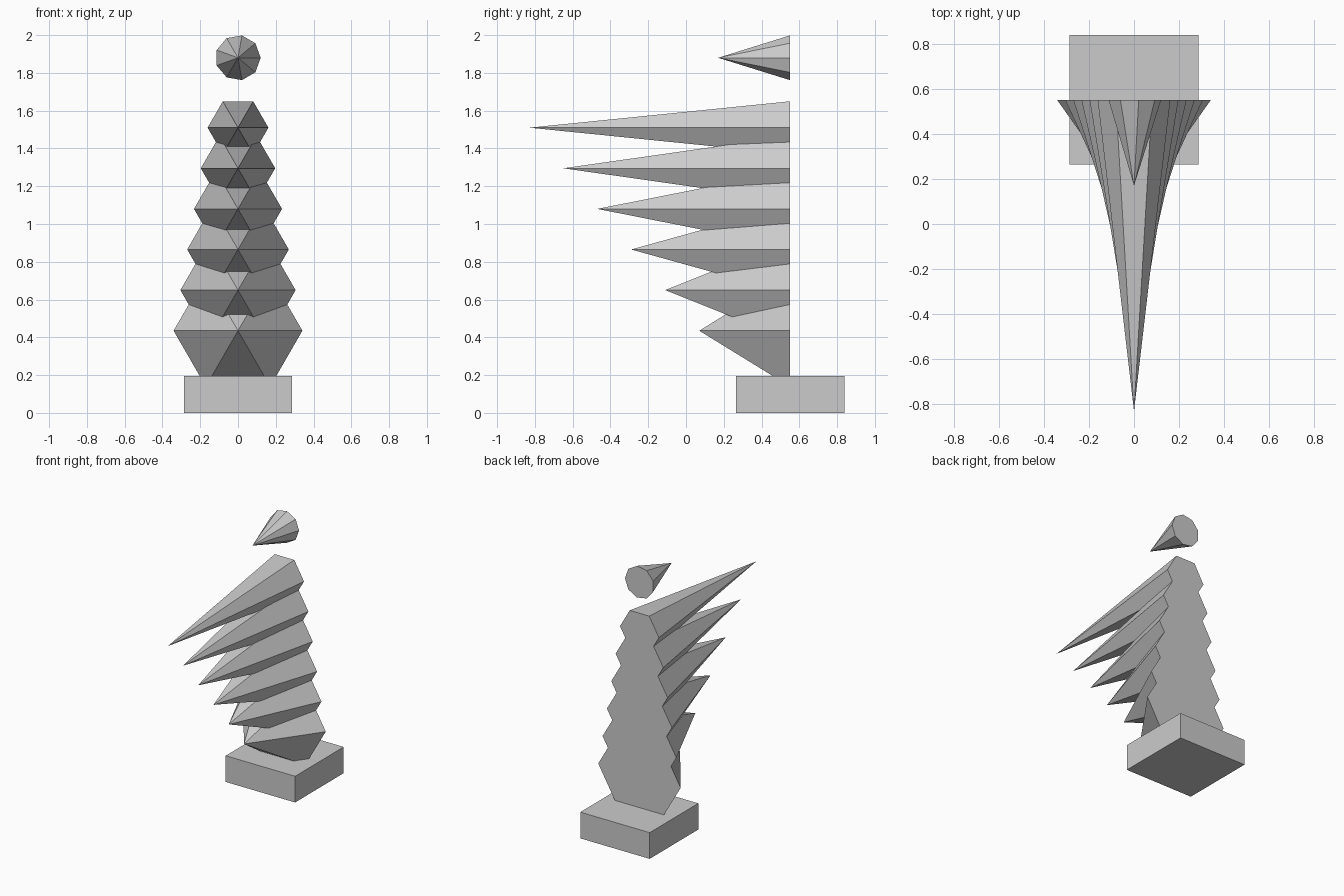
import bpy, math

if "Cube" in bpy.data.objects:
    bpy.data.objects.remove(bpy.data.objects["Cube"])

grey = bpy.data.materials.new("light_grey")
grey.diffuse_color = (0.6, 0.6, 0.6, 1.0)
grey.use_nodes = True
grey.node_tree.nodes["Principled BSDF"].inputs["Base Color"].default_value = grey.diffuse_color

BACK_Y = 0.55


def add_mesh(name, verts, faces):
    mesh = bpy.data.meshes.new(name)
    mesh.from_pydata(verts, [], faces)
    mesh.materials.append(grey)
    mesh.update()
    obj = bpy.data.objects.new(name, mesh)
    bpy.context.collection.objects.link(obj)
    return obj


def spike(name, sides, radius, z, tip_y):
    """Cone lying along -y with a flat polygon back."""
    ring = []
    for i in range(sides):
        a = 2 * math.pi * i / sides
        ring.append((radius * math.cos(a), BACK_Y, z + radius * math.sin(a)))
    faces = [(i, (i + 1) % sides, sides) for i in range(sides)]
    faces.append(tuple(reversed(range(sides))))
    return add_mesh(name, ring + [(0, tip_y, z)], faces)


# square base block
bpy.ops.mesh.primitive_cube_add(size=1, location=(0, 0.552, 0.098))
base = bpy.context.object
base.name = "base_block"
base.scale = (0.574, 0.574, 0.196)
base.data.materials.append(grey)

# stack of six-sided spikes, thinner and longer towards the top
for k in range(6):
    spike(f"body_spike_{k + 1}", 6, 0.341 - 0.036 * k,
          0.435 + 0.215 * k, 0.07 - 0.18 * k)

# floating nine-sided cone above the stack
spike("top_cone", 9, 0.12, 1.88, 0.17)
